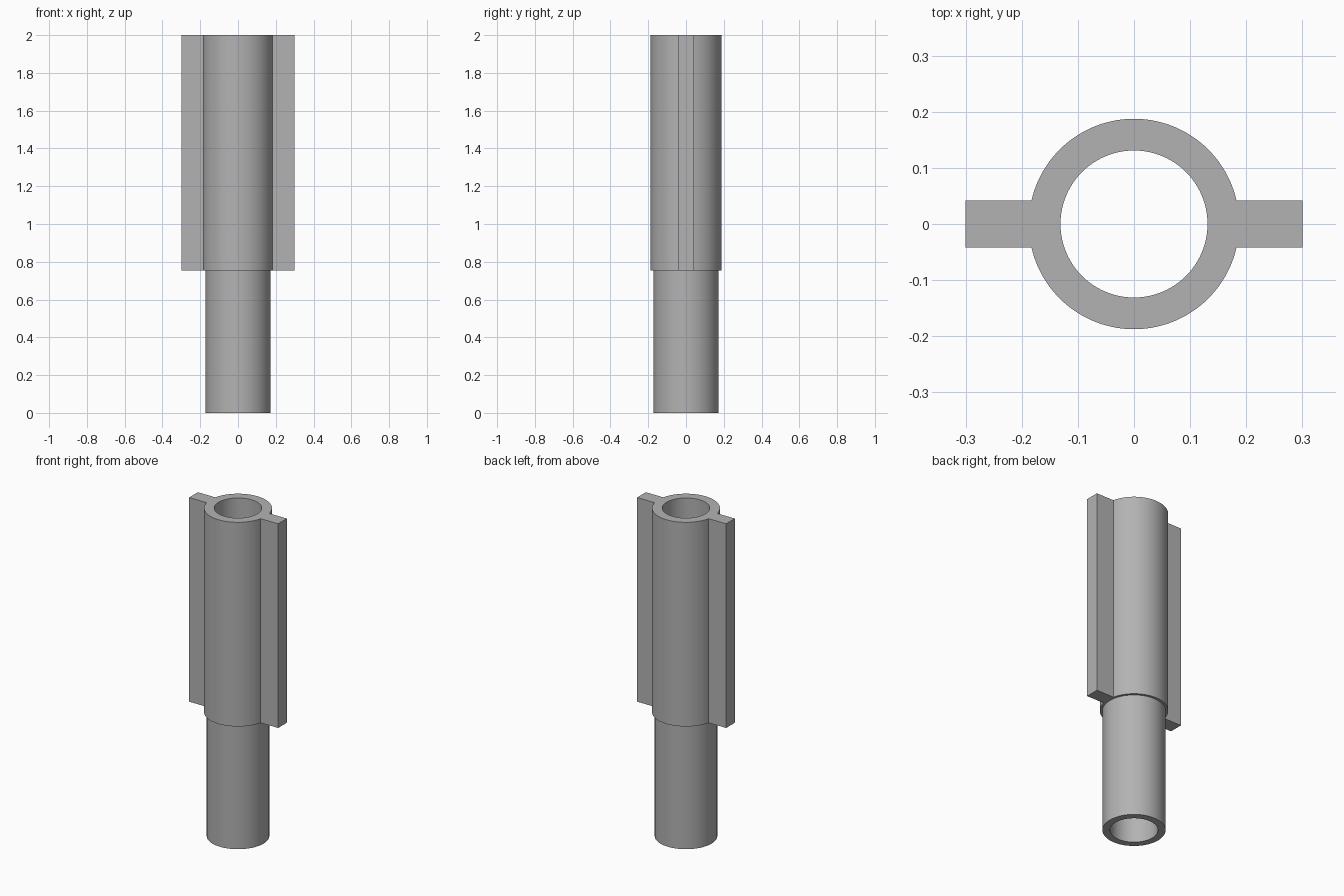
import bpy
import bmesh
from math import asin, cos, sin, pi, radians

TOP, STEP = 2.0, 0.755            # top of sleeve, underside of sleeve
BORE, SPIGOT, SLEEVE = 0.131, 0.173, 0.1875
FIN_X, FIN_Y = 0.3, 0.042         # fin reach and half thickness
SEGMENTS = 96

cube = bpy.data.objects.get("Cube")
if cube:
    bpy.data.objects.remove(cube)

grey = bpy.data.materials.new("plain grey")
grey.use_nodes = True
colour = (0.45, 0.45, 0.45, 1)
grey.diffuse_color = colour
grey.node_tree.nodes["Principled BSDF"].inputs["Base Color"].default_value = colour


def arc(radius, start, end, steps):
    angles = [start + (end - start) * i / steps for i in range(steps + 1)]
    return [(radius * cos(a), radius * sin(a)) for a in angles]


def circle(radius):
    return arc(radius, 0, 2 * pi, SEGMENTS)[:-1]


def finned_outline():
    a = asin(FIN_Y / SLEEVE)
    half = arc(SLEEVE, a, pi - a, SEGMENTS // 2) + [(-FIN_X, FIN_Y)]
    half.append((-FIN_X, -FIN_Y))
    # second half is the first turned by half a revolution
    return half + [(-x, -y) for x, y in half]


bm = bmesh.new()


def loop(points, z):
    return [bm.verts.new((x, y, z)) for x, y in points]


def wall(low, high):
    n = len(low)
    for i in range(n):
        j = (i + 1) % n
        bm.faces.new((low[i], low[j], high[j], high[i]))


def ring_cap(*loops):
    edges = []
    for verts in loops:
        for v, w in zip(verts, verts[1:] + verts[:1]):
            edges.append(bm.edges.get((v, w)) or bm.edges.new((v, w)))
    bmesh.ops.triangle_fill(bm, edges=edges, use_beauty=True)


# Loops of the tube, from the foot upwards
bore_low, bore_high = loop(circle(BORE), 0), loop(circle(BORE), TOP)
spigot_low, spigot_high = loop(circle(SPIGOT), 0), loop(circle(SPIGOT), STEP)
sleeve_low, sleeve_high = loop(finned_outline(), STEP), loop(finned_outline(), TOP)

# Bore, spigot and finned sleeve walls
wall(bore_low, bore_high)
wall(spigot_low, spigot_high)
wall(sleeve_low, sleeve_high)

# Foot ring, step underside and top face
ring_cap(bore_low, spigot_low)
ring_cap(spigot_high, sleeve_low)
ring_cap(bore_high, sleeve_high)
bmesh.ops.recalc_face_normals(bm, faces=bm.faces)

mesh = bpy.data.meshes.new("finned_tube")
bm.to_mesh(mesh)
bm.free()
mesh.materials.append(grey)
tube = bpy.data.objects.new("finned_tube", mesh)
bpy.context.collection.objects.link(tube)

# Smooth round walls, sharp corners
bpy.ops.object.select_all(action='DESELECT')
tube.select_set(True)
bpy.context.view_layer.objects.active = tube
bpy.ops.object.shade_smooth_by_angle(angle=radians(30))
